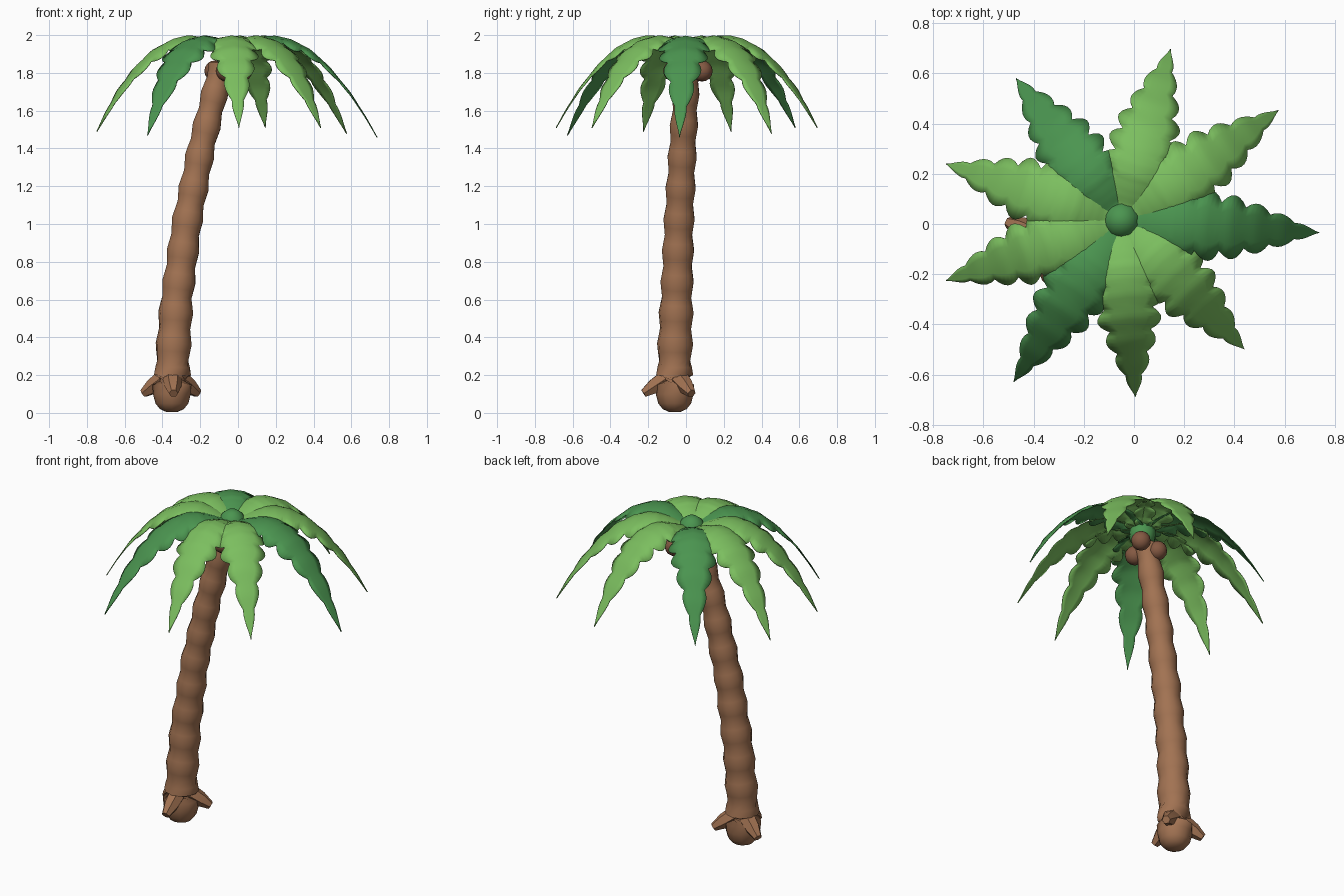
import bpy, bmesh, math
from mathutils import Vector

if "Cube" in bpy.data.objects:
    bpy.data.objects.remove(bpy.data.objects["Cube"])


def material(name, rgb):
    m = bpy.data.materials.new(name)
    m.diffuse_color = (*rgb, 1)
    m.use_nodes = True
    m.node_tree.nodes["Principled BSDF"].inputs["Base Color"].default_value = m.diffuse_color
    return m


BARK = material("bark", (0.36, 0.17, 0.085))
NUT = material("nut_brown", (0.23, 0.10, 0.055))
LIGHT = material("light_green", (0.20, 0.52, 0.115))
DARK = material("dark_green", (0.07, 0.30, 0.08))


def finish(bm, name, mat, angle=60):
    bmesh.ops.recalc_face_normals(bm, faces=bm.faces)
    me = bpy.data.meshes.new(name)
    bm.to_mesh(me)
    bm.free()
    ob = bpy.data.objects.new(name, me)
    bpy.context.collection.objects.link(ob)
    me.materials.append(mat)
    bpy.ops.object.select_all(action='DESELECT')
    ob.select_set(True)
    bpy.context.view_layer.objects.active = ob
    bpy.ops.object.shade_smooth_by_angle(angle=math.radians(angle))
    return ob


def lerp(table, x):
    """Piecewise-linear lookup; values may be numbers or vectors."""
    for (x0, a), (x1, b) in zip(table, table[1:]):
        if x <= x1:
            return a + (b - a) * ((x - x0) / (x1 - x0))
    return table[-1][1]


def tube(name, rings, sides, mat, angle=60):
    """Capped tube through (centre, radius, axis) rings."""
    bm = bmesh.new()
    loops = []
    for c, r, axis in rings:
        q = Vector(axis).to_track_quat('Z', 'Y')
        loops.append([bm.verts.new(Vector(c) + q @ Vector((r * math.cos(t), r * math.sin(t), 0)))
                      for t in (2 * math.pi * i / sides for i in range(sides))])
    for a, b in zip(loops, loops[1:]):
        for i in range(sides):
            j = (i + 1) % sides
            bm.faces.new((a[i], a[j], b[j], b[i]))
    bm.faces.new(loops[0][::-1])
    bm.faces.new(loops[-1])
    return finish(bm, name, mat, angle)


def ball(name, loc, r, mat, squash=1.0, seg=12):
    bm = bmesh.new()
    bmesh.ops.create_uvsphere(bm, u_segments=seg, v_segments=8, radius=r)
    for v in bm.verts:
        v.co = Vector((v.co.x, v.co.y, v.co.z * squash)) + Vector(loc)
    return finish(bm, name, mat)


# leaning trunk: rounded foot, then a ringed, tapering stem
PATH = [(0.0, Vector((-0.35, -0.06))), (0.3, Vector((-0.345, -0.06))),
        (0.6, Vector((-0.325, -0.05))), (1.0, Vector((-0.272, -0.038))),
        (1.4, Vector((-0.195, -0.018))), (1.85, Vector((-0.085, 0.008)))]
rings = [((-0.35, -0.06, z), r, (0, 0, 1)) for z, r in
         ((0.005, 0.03), (0.02, 0.063), (0.05, 0.087), (0.10, 0.10), (0.15, 0.103))]
N = 40
for i in range(N + 1):
    z = 0.2 + 1.65 * i / N
    c, up = lerp(PATH, z), lerp(PATH, min(z + 0.05, 1.85)) - lerp(PATH, z - 0.05)
    r = 0.092 - 0.026 * i / N + 0.006 * math.cos(2 * math.pi * i / 4)
    rings.append(((c.x, c.y, z), r, (up.x, up.y, 0.1)))
tube("trunk", rings, 12, BARK)

# three stubby roots
for k, a in enumerate((-87, 33, 156)):
    d = Vector((math.cos(math.radians(a)), math.sin(math.radians(a)), 0))
    base, axis = Vector((-0.35, -0.06, 0)), d + Vector((0, 0, -0.65))
    tube(f"root_{k + 1}", [(base + d * 0.05 + Vector((0, 0, 0.18)), 0.05, axis),
                           (base + d * 0.11 + Vector((0, 0, 0.14)), 0.044, axis),
                           (base + d * 0.165 + Vector((0, 0, 0.103)), 0.024, axis)], 6, BARK, 40)

# crown hub and coconuts
CX, CY = -0.05, 0.015
ball("crown_hub", (CX, CY, 1.908), 0.078, DARK, 1.08, 10)
for k, p in enumerate(((-0.122, 0.06), (0.02, 0.085), (-0.06, -0.065))):
    ball(f"coconut_{k + 1}", (*p, 1.81), 0.056, NUT)

# fronds: arched midrib, scalloped edge, drooping sides
ARCH = [(0, 1.935), (0.1, 1.955), (0.18, 1.982), (0.26, 1.996), (0.32, 1.997), (0.42, 1.978),
        (0.55, 1.925), (0.68, 1.832), (0.82, 1.695), (0.92, 1.57), (1, 1.46)]
WIDTH = [(0, 0.05), (0.15, 0.115), (0.3, 0.142), (0.42, 0.142), (0.55, 0.13),
         (0.7, 0.095), (0.85, 0.053), (1, 0.0)]
LOBES = 8


def frond(name, angle, length, tip_z, mat):
    bm = bmesh.new()
    ca, sa = math.cos(math.radians(angle)), math.sin(math.radians(angle))
    rows, cols = 48, (-1, -0.55, 0, 0.55, 1)
    grid = []
    for i in range(rows + 1):
        t = i / rows
        lobe = abs(math.sin(math.pi * LOBES * t)) ** 0.8
        w = max(lerp(WIDTH, t) * (0.72 + 0.28 * lobe), 0.001)
        z = lerp(ARCH, t) + (tip_z - 1.46) * t ** 3
        row = []
        for s in cols:
            # lobes sweep slightly toward the tip
            r, y = length * t + 0.015 * abs(s) * lobe * (1 - t), s * w
            row.append(bm.verts.new((CX + r * ca - y * sa, CY + r * sa + y * ca,
                                     z - 2.6 * y * y)))
        grid.append(row)
    for a, b in zip(grid, grid[1:]):
        for j in range(len(cols) - 1):
            bm.faces.new((a[j], b[j], b[j + 1], a[j + 1]))
    ob = finish(bm, name, mat)
    if ob.data.polygons[len(ob.data.polygons) // 4].normal.z < 0:
        ob.data.flip_normals()
    thick = ob.modifiers.new("thickness", 'SOLIDIFY')
    thick.thickness = 0.005
    return ob


FRONDS = [(-3.6, 0.79, 1.46), (35, 0.765, 1.48), (74, 0.71, 1.51), (126.6, 0.705, 1.51),
          (162.2, 0.735, 1.49), (199, 0.74, 1.49), (236.3, 0.775, 1.47),
          (274.5, 0.707, 1.51), (313.6, 0.71, 1.51)]
for k, (a, length, tip) in enumerate(FRONDS):
    frond(f"frond_{k + 1}", a, length, tip, DARK if k in (0, 3, 6) else LIGHT)
